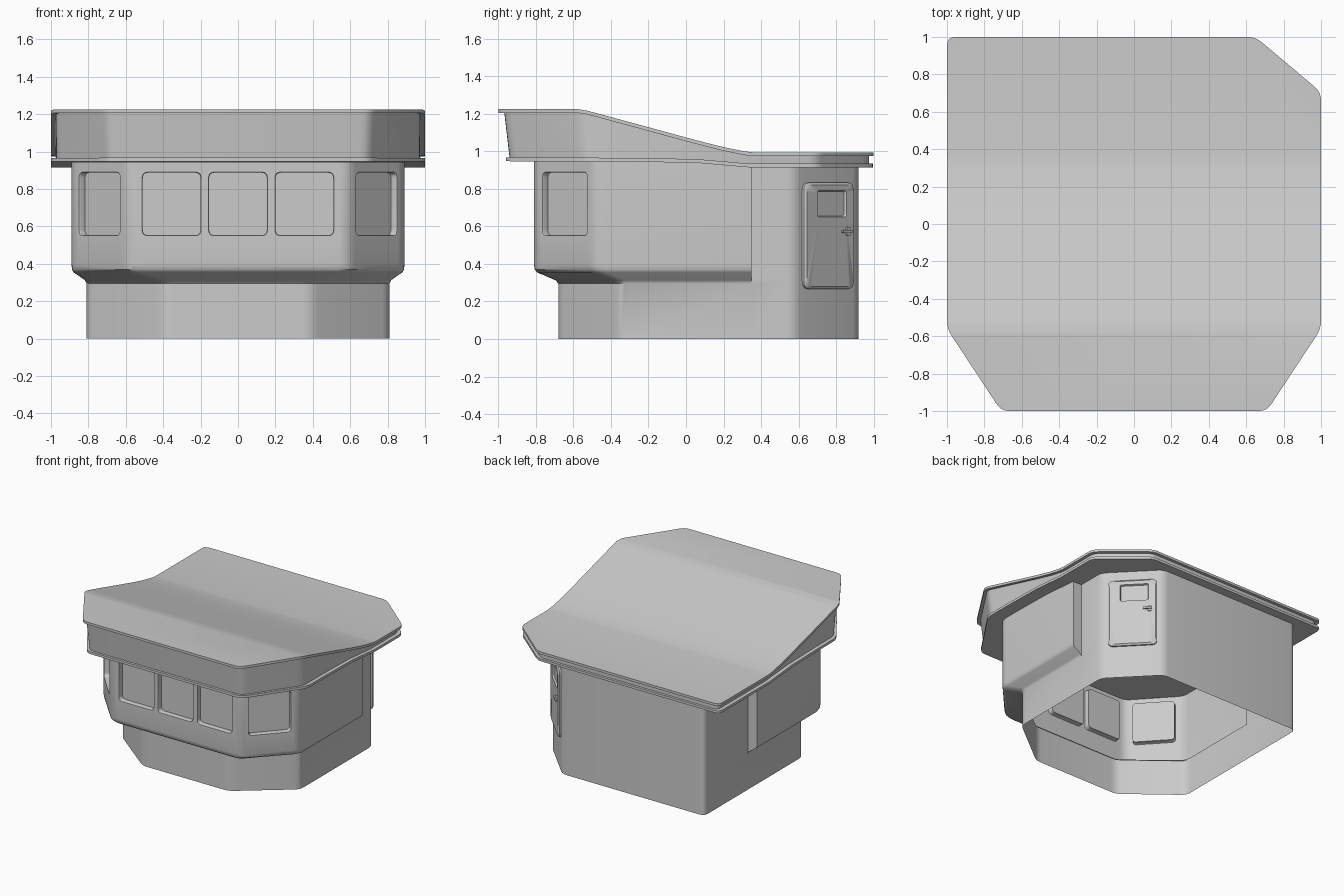
import bpy, bmesh
from mathutils import Vector

if "Cube" in bpy.data.objects:
    bpy.data.objects.remove(bpy.data.objects["Cube"])


def finish(name, bm, angle=0.6):
    me = bpy.data.meshes.new(name)
    bm.to_mesh(me)
    bm.free()
    ob = bpy.data.objects.new(name, me)
    bpy.context.collection.objects.link(ob)
    bpy.ops.object.select_all(action='DESELECT')
    ob.select_set(True)
    bpy.context.view_layer.objects.active = ob
    bpy.ops.object.shade_smooth_by_angle(angle=angle)
    return ob


def rounded(corners, cut, seg=4):
    """Round each (x, y[, cut]) corner of a closed outline."""
    out, n = [], len(corners)
    for i, c in enumerate(corners):
        p = Vector(c[:2])
        r = c[2] if len(c) > 2 else cut
        if r == 0:
            out.append(p)
            continue
        a = p + (Vector(corners[i - 1][:2]) - p).normalized() * r
        b = p + (Vector(corners[(i + 1) % n][:2]) - p).normalized() * r
        for k in range(seg + 1):
            t = k / seg
            out.append(a * (1 - t) ** 2 + p * 2 * t * (1 - t) + b * t * t)
    return out


def loft(rings, cap_start=False, cap_end=False):
    bm = bmesh.new()
    vs = [[bm.verts.new(p) for p in r] for r in rings]
    for a, b in zip(vs, vs[1:]):
        for j in range(len(a)):
            k = (j + 1) % len(a)
            bm.faces.new((a[j], a[k], b[k], b[j]))
    if cap_start:
        bm.faces.new(vs[0][::-1])
    if cap_end:
        bm.faces.new(vs[-1])
    return bm


def panel(name, origin, t, layers):
    """Stack of rounded rectangles (w, h, u, v, radius, depth) on a vertical wall."""
    o, t = Vector(origin), Vector((t[0], t[1], 0)).normalized()
    up = Vector((0, 0, 1))
    n = t.cross(up)
    rings = []
    for w, h, u, v, r, d in layers:
        rect = [(-w/2, -h/2), (w/2, -h/2), (w/2, h/2), (-w/2, h/2)]
        pts = rounded(rect, max(r, 0.0005))
        rings.append([o + t * (p.x + u) + up * (p.y + v) + n * d for p in pts])
    return finish(name, loft(rings, cap_end=True))


def interp(profile, y):
    for (a, za), (b, zb) in zip(profile, profile[1:]):
        if y <= b:
            return za + (zb - za) * max(0, (y - a) / (b - a))
    return profile[-1][1]


# Hollow body: narrow base flaring into the wide upper cabin
lower = rounded([(-.39, -.68), (.39, -.68), (.81, -.35), (.81, .35, 0), (.81, .35, 0),
                 (.81, .58), (.48, .92), (-.81, .92), (-.81, .35, 0), (-.81, .35, 0),
                 (-.81, -.35)], .045)
upper = rounded([(-.59, -.81), (.59, -.81), (.89, -.48), (.89, .35, 0), (.81, .35, 0),
                 (.81, .58), (.48, .92), (-.81, .92), (-.81, .35, 0), (-.89, .35, 0),
                 (-.89, -.48)], .045)
levels = [(0, 0), (0, .295), (.12, .313), (.88, .355), (.97, .37), (1, .395), (1, .945)]
bm = loft([[a.lerp(b, f).to_3d() + Vector((0, 0, z)) for a, b in zip(lower, upper)]
           for f, z in levels])
bmesh.ops.remove_doubles(bm, verts=bm.verts, dist=1e-4)

# Window openings cut in the front and angled walls
WZ, WH = .72, .34
windows = [("front_window_left", (-.355, -.81), (1, 0), .315),
           ("front_window_middle", (0, -.81), (1, 0), .315),
           ("front_window_right", (.355, -.81), (1, 0), .315),
           ("corner_window_right", (.74, -.645), (.3, .33), .325),
           ("corner_window_left", (-.74, -.645), (.3, -.33), .325)]
GAP = .006
for name, c, t, w in windows:
    o = Vector((c[0], c[1], WZ))
    t = Vector((t[0], t[1], 0)).normalized()
    up = Vector((0, 0, 1))
    n = t.cross(up)

    def wall_faces():
        bm.normal_update()
        return [f for f in bm.faces if f.normal.dot(n) > .999
                and f.calc_center_median().z > .4
                and abs((f.calc_center_median() - o).dot(n)) < .01]
    for axis, half in ((t, (w + GAP) / 2), (up, (WH + GAP) / 2)):
        for s in (-1, 1):
            fs = wall_faces()
            geom = fs + list({e for f in fs for e in f.edges}) + list({v for f in fs for v in f.verts})
            bmesh.ops.bisect_plane(bm, geom=geom, dist=1e-5, plane_co=o + axis * half * s, plane_no=axis)
    hole = [f for f in wall_faces() if abs((f.calc_center_median() - o).dot(t)) < w / 2
            and abs(f.calc_center_median().z - WZ) < WH / 2]
    bmesh.ops.delete(bm, geom=hole, context='FACES')
finish("body_shell", bm)

# Recessed window panes
for name, c, t, w in windows:
    panel(name, (c[0], c[1], WZ), t,
          [(w + GAP, WH + GAP, 0, 0, 0, 0), (w, WH, 0, 0, .03, 0),
           (w - .006, WH - .006, 0, 0, .03, -.006), (w - .006, WH - .006, 0, 0, .03, -.04)])

# Door on the angled back corner, with a sunken window
T = (-.33, .34)
D = (.643, .752, .55)
panel("door", D, T,
      [(.37, .565, 0, 0, .04, -.002), (.37, .565, 0, 0, .04, .012),
       (.345, .54, 0, 0, .035, .022), (.215, .14, .014, .17, .012, .022),
       (.205, .13, .014, .17, .012, .008)])
# Door handle: base plate and lever
panel("handle_plate", D, T,
      [(.03, .045, .13, .023, .01, .02), (.03, .045, .13, .023, .01, .032)])
panel("handle_lever", D, T,
      [(.07, .016, .115, .023, .006, .03), (.07, .016, .115, .023, .006, .042)])

# Roof: two flanges with a recessed fascia between, following a sloped profile


def roof_outline(x, front, back, fx, fy, bx, by):
    return rounded([(-fx, front), (fx, front), (x, fy), (x, by), (bx, back),
                    (-x, back), (-x, fy)], .045)


A = roof_outline(1, -1, 1, .71, -.56, .65, .705)
B = roof_outline(1, -.96, .995, .70, -.52, .65, .70)
W1 = roof_outline(.975, -.968, .975, .70, -.555, .64, .69)
W2 = roof_outline(.97, -.94, .975, .69, -.53, .64, .69)
top = [(-1, 1.225), (-.58, 1.225), (-.53, 1.217), (-.48, 1.204), (.05, 1.06),
       (.2, 1.022), (.31, 1.0), (.36, .994), (1, .994)]
bottom = [(-1, .947), (-.3, .945), (.06, .938), (.34, .914), (1, .914)]
bm = loft([[p.to_3d() + Vector((0, 0, i)) for p in r]
           for i, r in enumerate((B, B, W2, W1, A, A))], True, True)
for y in sorted({p[0] for p in top + bottom if abs(p[0]) < 1}):
    bmesh.ops.bisect_plane(bm, geom=bm.verts[:] + bm.edges[:] + bm.faces[:], dist=1e-5,
                           plane_co=(0, y, 0), plane_no=(0, 1, 0))
for v in bm.verts:
    b, t = interp(bottom, v.co.y), interp(top, v.co.y)
    hs = [b, b + .02, b + .02, t - .02, t - .02, t]
    v.co.z = interp(list(enumerate(hs)), v.co.z)
finish("roof", bm)
